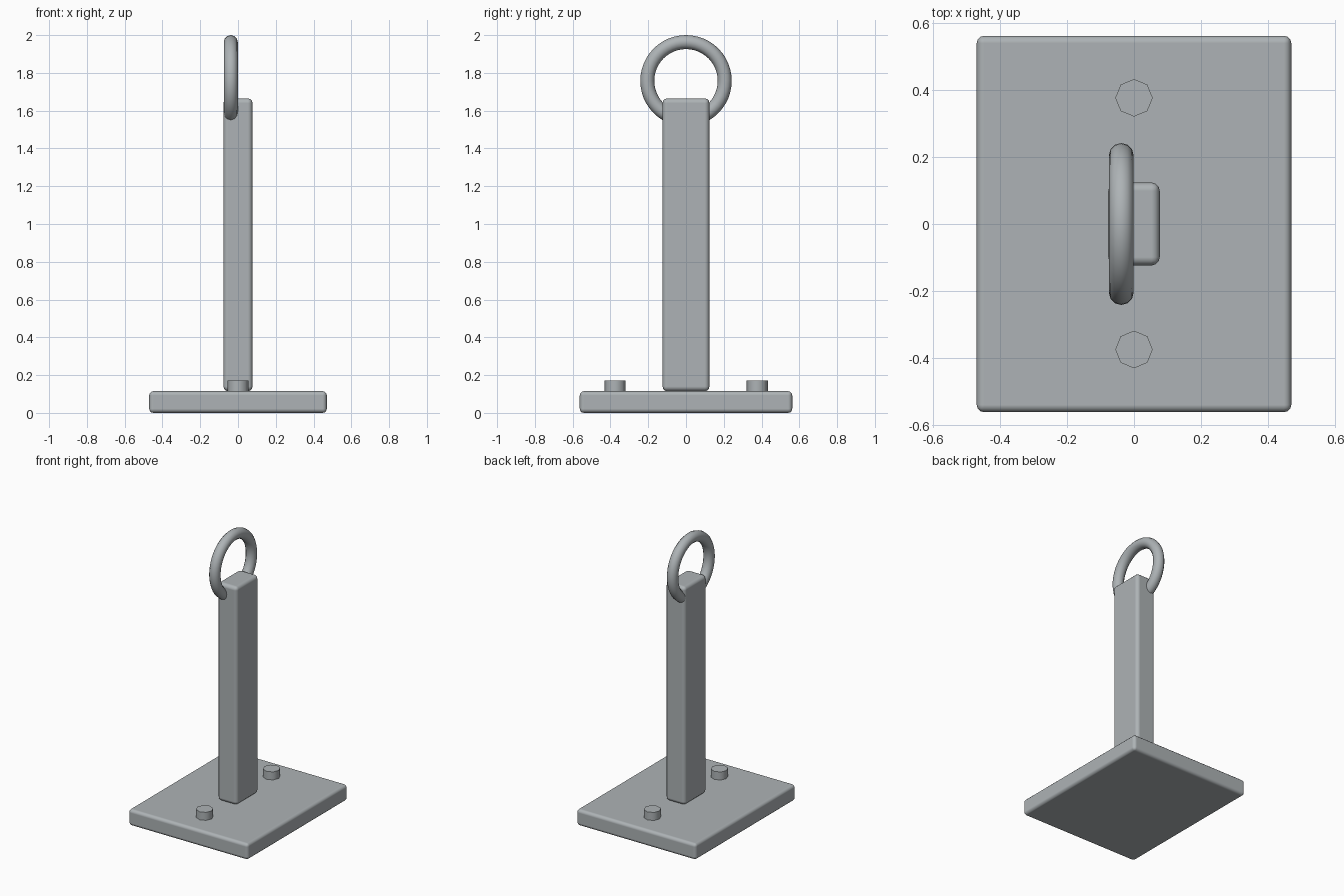
import bpy
import math

if "Cube" in bpy.data.objects:
    bpy.data.objects.remove(bpy.data.objects["Cube"], do_unlink=True)

# Single grey metal finish
metal = bpy.data.materials.new("grey metal")
metal.use_nodes = True
colour = (0.42, 0.45, 0.465, 1)
metal.diffuse_color = colour
metal.node_tree.nodes["Principled BSDF"].inputs["Base Color"].default_value = colour


def finish(name, angle):
    obj = bpy.context.object
    obj.name = name
    obj.data.materials.append(metal)
    bpy.ops.object.shade_smooth_by_angle(angle=math.radians(angle))
    return obj


def rounded_box(name, size, bottom, radius):
    bpy.ops.mesh.primitive_cube_add(size=1, location=(0, 0, bottom + size[2] / 2))
    bpy.context.object.scale = size
    bpy.ops.object.transform_apply(location=False, rotation=False, scale=True)
    bevel = bpy.context.object.modifiers.new("rounded edges", 'BEVEL')
    bevel.width = radius
    bevel.segments = 3
    bevel.harden_normals = True
    return finish(name, 40)


# Base plate and upright post
rounded_box("base_plate", (0.94, 1.125, 0.115), 0, 0.022)
rounded_box("post", (0.154, 0.248, 1.55), 0.115, 0.025)

# Ring through the top of the post
bpy.ops.mesh.primitive_torus_add(
    major_radius=0.205, minor_radius=0.037, major_segments=48, minor_segments=12,
    location=(-0.038, 0, 1.758), rotation=(0, math.pi / 2, 0))
finish("ring", 60)

# Eight-sided bolt heads either side of the post
for name, y in (("front_bolt", -0.375), ("back_bolt", 0.377)):
    bpy.ops.mesh.primitive_cylinder_add(
        vertices=8, radius=0.056, depth=0.09, location=(0, y, 0.127))
    finish(name, 50)
